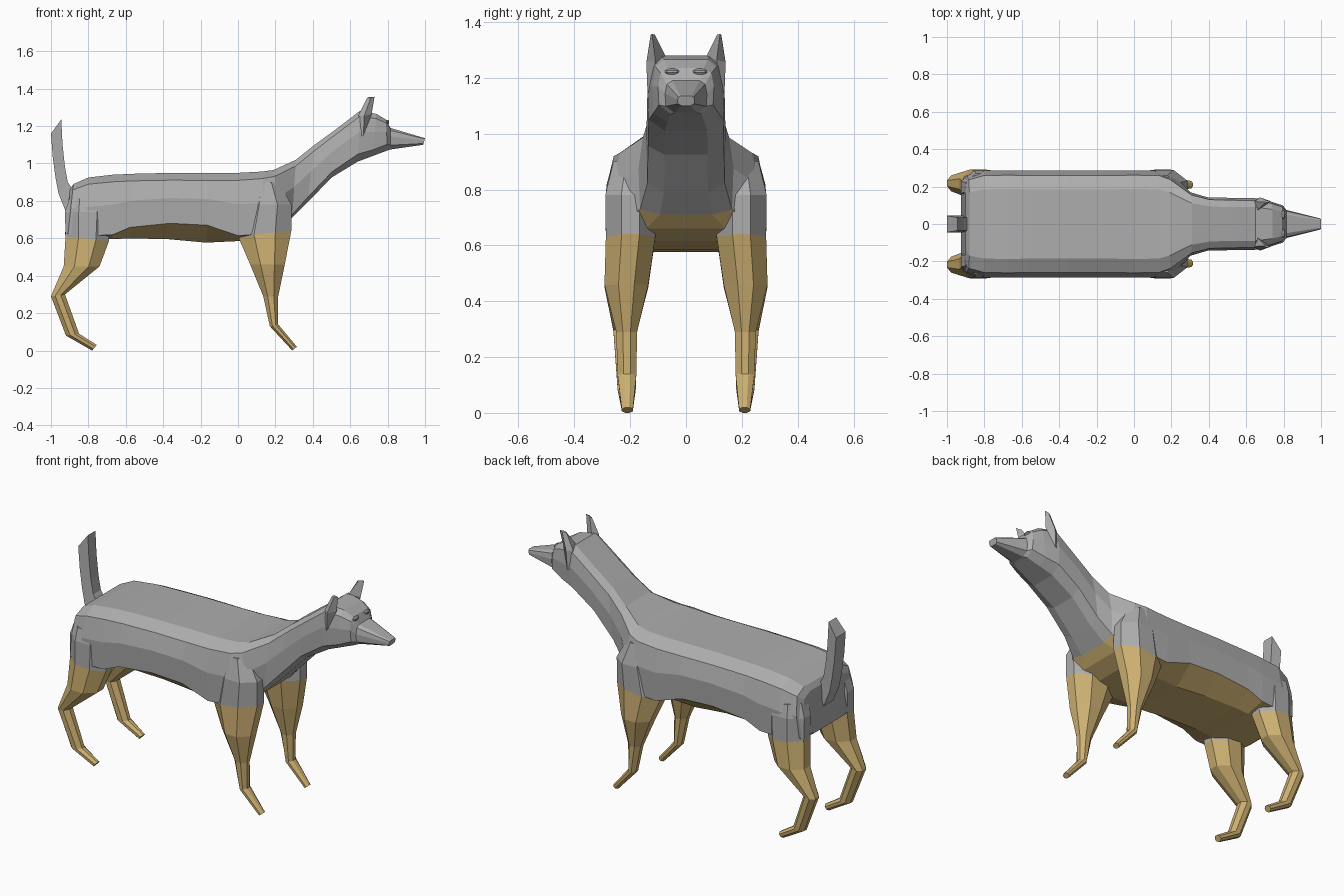
import bpy, bmesh

grey = bpy.data.materials.new("grey_coat")
grey.diffuse_color = (0.42, 0.42, 0.42, 1)
tan = bpy.data.materials.new("tan_coat")
tan.diffuse_color = (0.62, 0.44, 0.17, 1)


def loft(name, rings, is_tan=None):
    """Skin a list of equal-length point rings and cap both ends."""
    bm = bmesh.new()
    vs = [[bm.verts.new(p) for p in r] for r in rings]
    n = len(vs[0])
    for i in range(len(vs) - 1):
        for j in range(n):
            k = (j + 1) % n
            f = bm.faces.new((vs[i][j], vs[i][k], vs[i + 1][k], vs[i + 1][j]))
            if is_tan and is_tan(i, j):
                f.material_index = 1
    bm.faces.new(vs[0])
    end = bm.faces.new(vs[-1])
    if is_tan and is_tan(len(vs) - 2, 0):
        end.material_index = 1
    bmesh.ops.recalc_face_normals(bm, faces=bm.faces)
    me = bpy.data.meshes.new(name)
    bm.to_mesh(me)
    bm.free()
    me.materials.append(grey)
    me.materials.append(tan)
    ob = bpy.data.objects.new(name, me)
    bpy.context.collection.objects.link(ob)
    return ob


def mirror_y(ob):
    ob.modifiers.new("mirror", 'MIRROR').use_axis = (False, True, False)


# Body, neck, head and snout: top x, z, bottom x, z, half width, flank depth
stations = [
    (-.90, .86, -.925, .62, .22, .92),
    (-.88, .89, -.91, .61, .26, .95),
    (-.80, .925, -.80, .60, .285, .96),
    (-.67, .94, -.67, .595, .287, .93),
    (-.56, .945, -.58, .60, .285, .83),
    (-.35, .95, -.37, .595, .285, .76),
    (-.15, .95, -.17, .577, .285, .75),
    (.00, .95, .00, .585, .287, .92),
    (.13, .957, .15, .615, .285, .97),
    (.19, .965, .24, .66, .26, .96),
    (.31, 1.02, .29, .71, .17, .94),
    (.41, 1.10, .37, .79, .143, .90),
    (.52, 1.18, .50, .925, .14, .88),
    (.65, 1.28, .64, 1.01, .138, .85),
    (.74, 1.265, .72, 1.04, .12, .85),
    (.79, 1.235, .80, 1.07, .10, .80),
    (.815, 1.19, .815, 1.075, .075, .80),
    (1.0, 1.135, .99, 1.10, .03, .80),
]


def body_ring(xt, zt, xb, zb, w, s):
    half = [(.65, 0), (.91, .11), (1, s * .5), (.97, s), (.55, 1)]
    prof = [(0, 0)] + half + [(0, 1)] + [(-y, t) for y, t in reversed(half)]
    return [(xt + (xb - xt) * t, y * w, zt + (zb - zt) * t) for y, t in prof]


loft("body", [body_ring(*s) for s in stations],
     lambda i, j: i < 10 and j in (4, 5, 6, 7))


# Legs: back x, z, front x, z, inner y, outer y
def leg(name, rows, first_tan):
    octagon = [(0, .32), (0, .68), (.3, 1), (.7, 1),
               (1, .68), (1, .32), (.7, 0), (.3, 0)]
    rings = [[(x0 + (x1 - x0) * u, y0 + (y1 - y0) * v, z0 + (z1 - z0) * u)
              for u, v in octagon] for x0, z0, x1, z1, y0, y1 in rows]
    mirror_y(loft(name, rings, lambda i, j: i >= first_tan))


leg("front_legs", [
    (.08, .90, .22, .90, .12, .26),
    (.04, .78, .285, .78, .11, .289),
    (.00, .61, .285, .64, .11, .287),
    (.065, .46, .25, .46, .135, .292),
    (.135, .29, .215, .29, .175, .25),
    (.17, .13, .215, .14, .178, .245),
    (.29, .00, .315, .02, .19, .23),
], 2)
leg("hind_legs", [
    (-.90, .82, -.72, .80, .12, .27),
    (-.925, .74, -.68, .74, .11, .286),
    (-.922, .61, -.69, .585, .115, .286),
    (-.932, .45, -.74, .45, .135, .292),
    (-1.0, .29, -.925, .30, .175, .26),
    (-.92, .08, -.85, .09, .18, .245),
    (-.78, .00, -.755, .03, .19, .23),
], 2)

# Tail: rear edge x, z and front edge x, z
tail = [(-.92, .74, -.87, .84), (-.96, .84, -.91, .90), (-.975, .92, -.925, .98),
        (-.99, 1.03, -.938, 1.10), (-1.0, 1.16, -.945, 1.235)]
loft("tail", [[(a, -.045, b), (a, .045, b), (c, .035, d), (c, -.035, d)]
              for a, b, c, d in tail])

# Ears
mirror_y(loft("ears", [
    [(.64, .125, 1.14), (.67, .138, 1.15), (.67, .12, 1.17), (.65, .10, 1.16)],
    [(.645, .12, 1.26), (.675, .142, 1.255), (.715, .11, 1.265), (.66, .072, 1.275)],
    [(.69, .117, 1.35), (.71, .127, 1.352), (.73, .122, 1.357), (.70, .112, 1.355)],
]))

# Eyes
bm = bmesh.new()
bmesh.ops.create_uvsphere(bm, u_segments=8, v_segments=5, radius=1)
for v in bm.verts:
    v.co = (.797 + v.co.x * .012, .05 + v.co.y * .026, 1.222 + v.co.z * .012)
me = bpy.data.meshes.new("eyes")
bm.to_mesh(me)
bm.free()
me.materials.append(grey)
eyes = bpy.data.objects.new("eyes", me)
bpy.context.collection.objects.link(eyes)
mirror_y(eyes)
